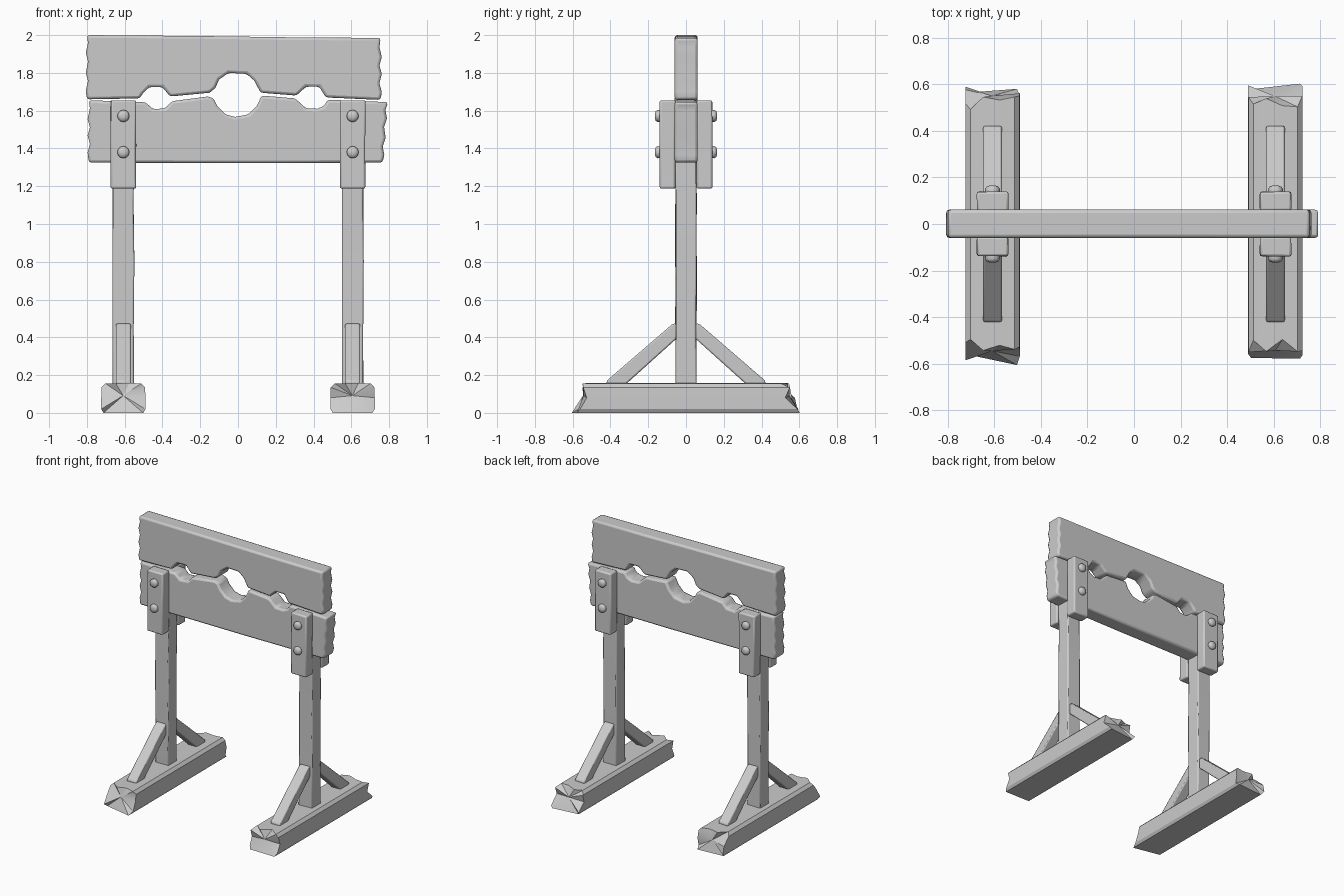
import bpy, bmesh, random
from math import cos, sin, tau
from mathutils import Vector

random.seed(4)
cube = bpy.data.objects.get("Cube")
if cube:
    bpy.data.objects.remove(cube)

wood = bpy.data.materials.new("plain grey")
wood.use_nodes = True
grey = (0.6, 0.6, 0.6, 1)
wood.diffuse_color = grey
wood.node_tree.nodes["Principled BSDF"].inputs["Base Color"].default_value = grey


def rnd(a):
    return random.uniform(-a, a)


def finish(name, bm, bevel=0.0, angle=0.7):
    """Turn a bmesh into a shaded, optionally bevelled object."""
    bmesh.ops.recalc_face_normals(bm, faces=bm.faces)
    mesh = bpy.data.meshes.new(name)
    bm.to_mesh(mesh)
    bm.free()
    mesh.materials.append(wood)
    ob = bpy.data.objects.new(name, mesh)
    bpy.context.collection.objects.link(ob)
    bpy.ops.object.select_all(action="DESELECT")
    ob.select_set(True)
    bpy.context.view_layer.objects.active = ob
    if bevel:
        mod = ob.modifiers.new("worn edges", "BEVEL")
        mod.width, mod.segments, mod.limit_method = bevel, 2, "ANGLE"
        mod.angle_limit = 0.6
    bpy.ops.object.shade_smooth_by_angle(angle=angle)
    return ob


def loft(name, rings, bevel=0.0, fan=False, angle=0.7):
    """Skin a list of equal rings and close both ends."""
    bm = bmesh.new()
    loops = [[bm.verts.new(p) for p in ring] for ring in rings]
    n = len(loops[0])
    for a, b in zip(loops, loops[1:]):
        for i in range(n):
            j = (i + 1) % n
            bm.faces.new((a[i], a[j], b[j], b[i]))
    for end in (loops[0], loops[-1]):
        if fan:
            mid = sum((v.co for v in end), Vector()) / n
            hub = bm.verts.new(mid)
            for i in range(n):
                bm.faces.new((end[i], end[(i + 1) % n], hub))
        else:
            bm.faces.new(end)
    return finish(name, bm, bevel, angle)


def rect(x0, x1, y0, y1, z, a=0.0):
    return [(x + rnd(a), y + rnd(a), z)
            for x, y in ((x0, y0), (x1, y0), (x1, y1), (x0, y1))]


def board(name, outline):
    rings = [[(x, y, z) for x, z in outline] for y in (-0.06, 0.062)]
    return loft(name, rings, 0.014)


def ragged_end(x0, z0, x1, z1, steps=7):
    """Chipped board end between two corners."""
    pts = []
    for i in range(1, steps):
        t = i / steps
        pts.append((x0 + (x1 - x0) * t + (0.006 if i % 2 else -0.006),
                    z0 + (z1 - z0) * t + rnd(0.008)))
    return pts


# Upper board with the top halves of the neck and wrist holes
upper = [(-0.8, 1.66), (-0.52, 1.665), (-0.505, 1.69), (-0.47, 1.725),
         (-0.4, 1.725), (-0.36, 1.675), (-0.15, 1.695), (-0.12, 1.72),
         (-0.1, 1.765), (-0.05, 1.8), (0.045, 1.795), (0.085, 1.76),
         (0.12, 1.695), (0.31, 1.68), (0.36, 1.727), (0.43, 1.727),
         (0.465, 1.67), (0.755, 1.657)]
upper += ragged_end(0.755, 1.657, 0.755, 1.985)
upper += [(0.755, 1.985), (0.3, 1.988), (-0.2, 1.995), (-0.8, 2.0)]
upper += ragged_end(-0.8, 2.0, -0.8, 1.66)
board("upper_board", upper)

# Lower board with the bottom halves of the holes
lower = [(-0.79, 1.325), (0.1, 1.322), (0.765, 1.325)]
lower += ragged_end(0.765, 1.325, 0.79, 1.645)
lower += [(0.795, 1.645), (0.475, 1.658), (0.455, 1.625), (0.42, 1.61),
          (0.36, 1.612), (0.325, 1.645), (0.3, 1.665), (0.125, 1.68),
          (0.1, 1.625), (0.055, 1.58), (-0.015, 1.567), (-0.065, 1.58),
          (-0.11, 1.625), (-0.13, 1.665), (-0.16, 1.675), (-0.35, 1.65),
          (-0.385, 1.612), (-0.45, 1.608), (-0.49, 1.645), (-0.79, 1.655)]
lower += ragged_end(-0.79, 1.655, -0.79, 1.325)
board("lower_board", lower)

# Foot cross-section: x offset and height, with worn corners
foot_section = [(-0.105, 0), (0.105, 0), (0.117, 0.02), (0.117, 0.08),
                (0.115, 0.135), (0.095, 0.156), (0.03, 0.158), (-0.04, 0.156),
                (-0.095, 0.156), (-0.116, 0.135), (-0.117, 0.08), (-0.117, 0.02)]

for side, sx in (("right", -1), ("left", 1)):
    cx = 0.607 * sx

    # Foot beam with sloping, splintered ends
    rings = []
    for t in (-1, -0.5, 0, 0.5, 1):
        a = 0.028 if abs(t) == 1 else 0
        rings.append([(cx + x, t * (0.582 - 0.4 * z) + rnd(a), z)
                      for x, z in foot_section])
    loft(side + "_foot", rings, fan=True, angle=0.5)

    # Upright post, slightly uneven
    loft(side + "_post", [rect(cx - 0.056, cx + 0.056, -0.055, 0.055, z, 0.003)
                          for z in (0.14, 0.45, 0.8, 1.1, 1.34)], 0.008)

    for face, sy in (("front", -1), ("back", 1)):
        tag = side + "_" + face

        # Clamping plate
        y0, y1 = sorted((0.055 * sy, 0.139 * sy))
        loft(tag + "_plate", [rect(cx - 0.067, cx + 0.067, y0, y1, z, 0.002)
                              for z in (1.187, 1.42, 1.655)], 0.01)

        # Rounded bolt heads
        for i, z in enumerate((1.38, 1.572)):
            loft(f"{tag}_bolt_{i + 1}",
                 [[(cx + r * cos(tau * k / 12), sy * y, z + r * sin(tau * k / 12))
                   for k in range(12)]
                  for r, y in ((0.03, 0.13), (0.032, 0.15), (0.026, 0.16),
                               (0.012, 0.165))])

        # Diagonal brace
        side_view = [(0.05, 0.393), (0.05, 0.472), (0.07, 0.472),
                     (0.42, 0.17), (0.42, 0.15), (0.32, 0.15)]
        loft(tag + "_brace", [[(cx + dx, sy * y, z) for y, z in side_view]
                              for dx in (-0.04, 0.04)], 0.008)
